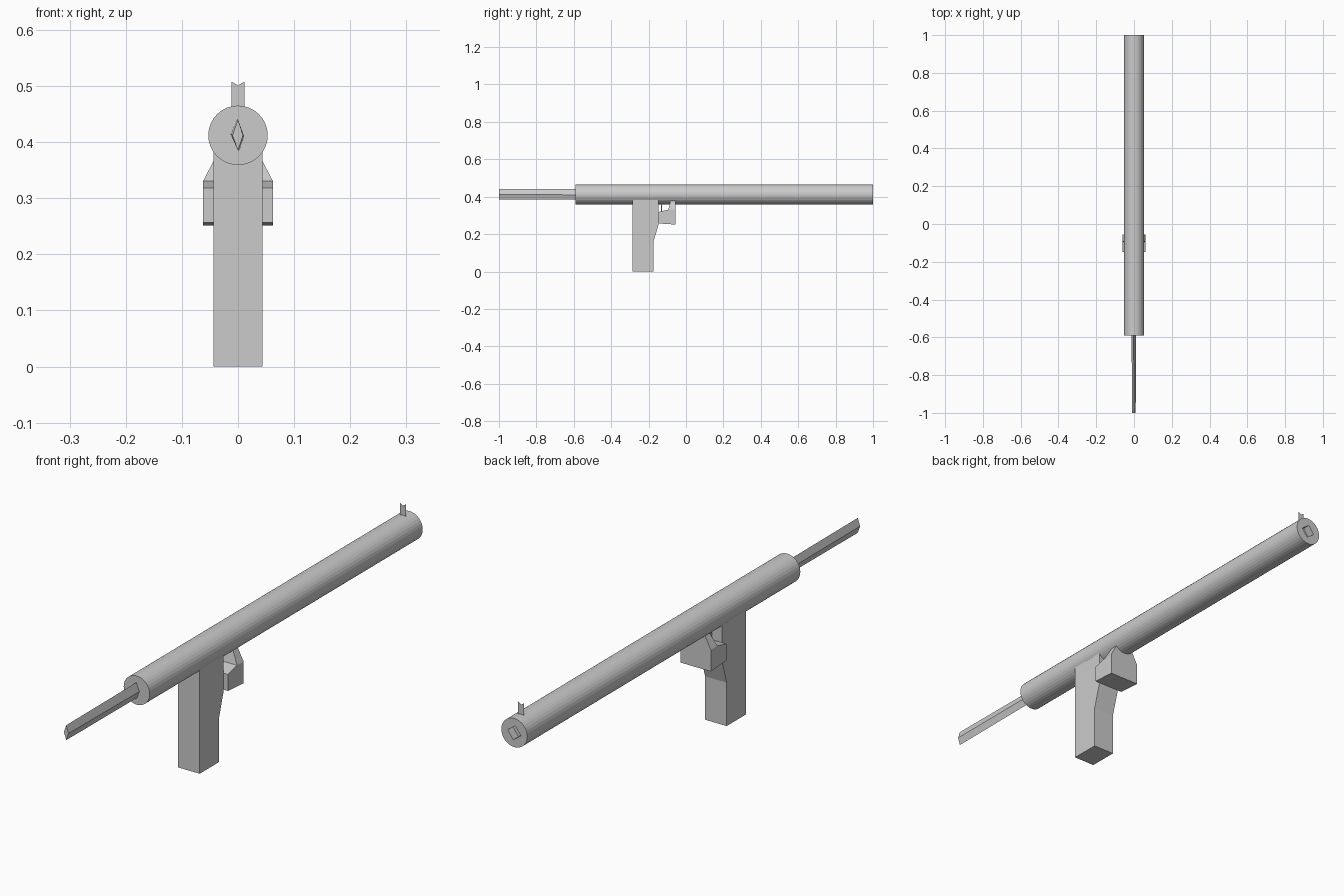
import bpy, bmesh, math

if "Cube" in bpy.data.objects:
    bpy.data.objects.remove(bpy.data.objects["Cube"])

AXIS_Z = 0.412


def make_object(name, verts, faces):
    mesh = bpy.data.meshes.new(name)
    mesh.from_pydata(verts, [], faces)
    bm = bmesh.new()
    bm.from_mesh(mesh)
    bmesh.ops.recalc_face_normals(bm, faces=bm.faces)
    bm.to_mesh(mesh)
    bm.free()
    ob = bpy.data.objects.new(name, mesh)
    bpy.context.collection.objects.link(ob)
    return ob


def loft(name, rings):
    """Skin equal-length vertex rings and cap both ends."""
    n = len(rings[0])
    verts = [v for ring in rings for v in ring]
    faces = [list(range(n)), list(range(len(verts) - n, len(verts)))]
    for r in range(len(rings) - 1):
        for i in range(n):
            j = (i + 1) % n
            faces.append([r * n + i, r * n + j, (r + 1) * n + j, (r + 1) * n + i])
    return make_object(name, verts, faces)


def ring(y, radius, sides, turn=0.0):
    return [(radius * math.cos(turn + math.tau * i / sides), y,
             AXIS_Z + radius * math.sin(turn + math.tau * i / sides)) for i in range(sides)]


# Barrel with a shallow square recess in the muzzle
barrel = loft("barrel", [ring(-0.59, 0.053, 32), ring(1.0, 0.053, 32)])
cutter = loft("muzzle_cutter", [ring(0.97, 0.027, 4, 0.15), ring(1.05, 0.027, 4, 0.15)])
cutter.hide_render = True
cutter.hide_set(True)
cut = barrel.modifiers.new("muzzle_recess", 'BOOLEAN')
cut.operation = 'DIFFERENCE'
cut.solver = 'EXACT'
cut.object = cutter

# Slightly twisted diamond rod behind the barrel
rear = [(-0.010, 0.412), (0.0, 0.440), (0.009, 0.412), (0.0, 0.385)]
inner = [(-0.013, 0.414), (-0.002, 0.440), (0.011, 0.410), (0.002, 0.385)]
loft("rear_rod", [[(x, -1.0, z) for x, z in rear], [(x, -0.58, z) for x, z in inner]])

# Grip, extruded from its side profile
grip = [(-0.286, 0), (-0.174, 0), (-0.174, 0.16), (-0.147, 0.25), (-0.147, 0.385), (-0.286, 0.385)]
loft("grip", [[(x, y, z) for y, z in grip] for x in (-0.044, 0.044)])

# Trigger guard: wide block tapering up into the barrel
levels = [  # half width, rear y, rear z, front y, front z
    (0.062, -0.147, 0.257, -0.056, 0.251),
    (0.062, -0.147, 0.318, -0.056, 0.330),
    (0.062, -0.094, 0.331, -0.056, 0.331),
    (0.030, -0.080, 0.392, -0.056, 0.392),
]
loft("trigger_guard", [[(-w, y0, z0), (w, y0, z0), (w, y1, z1), (-w, y1, z1)]
                       for w, y0, z0, y1, z1 in levels])

# Trigger
loft("trigger", [[(x, y, z) for x, y in ((-0.012, -0.134), (0.012, -0.134), (0.012, -0.127), (-0.012, -0.127))]
                 for z in (0.31, 0.37)])

# Thin notched front sight
make_object("front_sight",
            [(x, 0.96, z) for x, z in ((-0.012, 0.455), (0.012, 0.455), (0.012, 0.508), (0, 0.501), (-0.012, 0.508))],
            [[0, 1, 2, 3, 4]])
